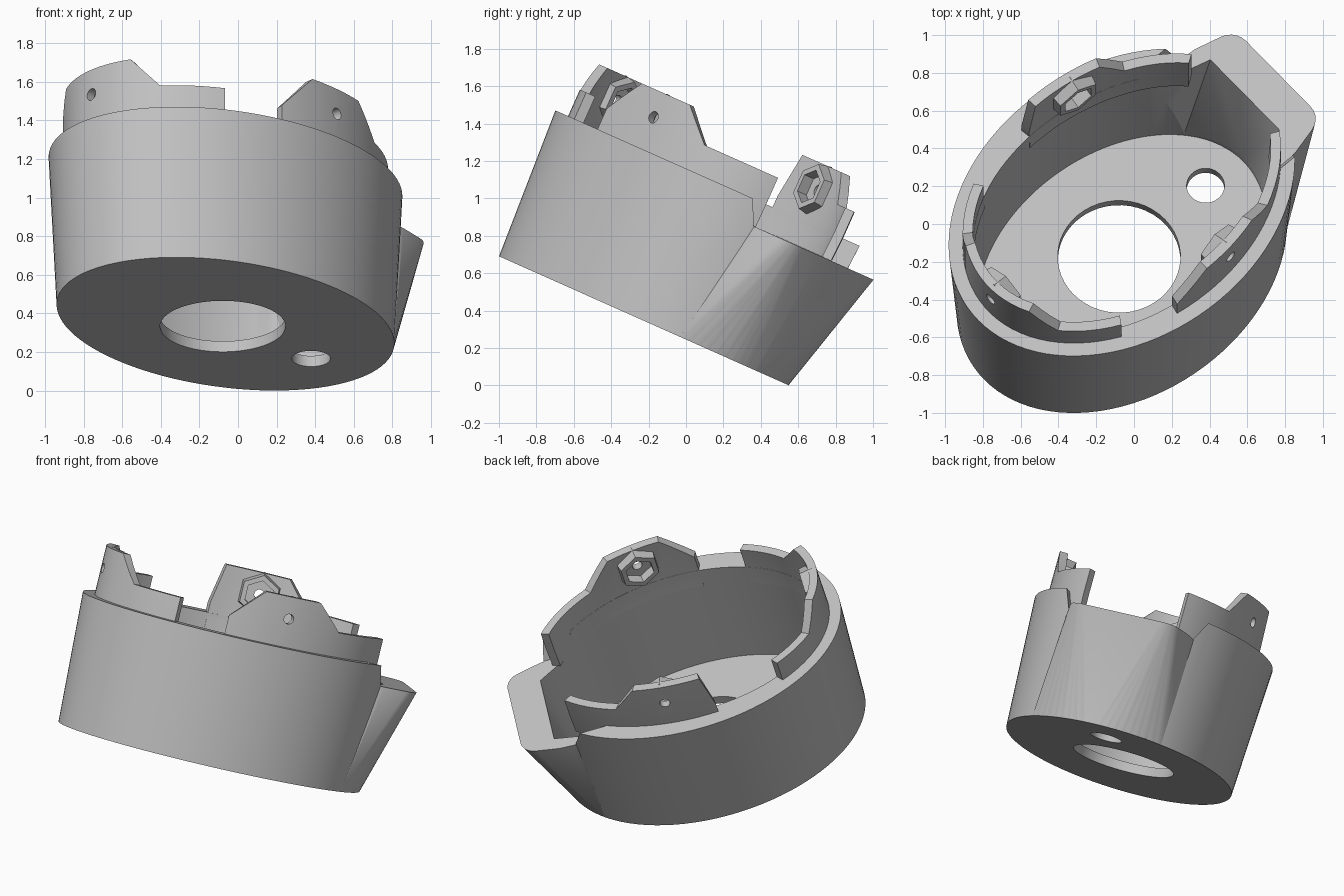
import bpy, bmesh
from math import sin, cos, pi, radians
from mathutils import Matrix, Vector

cube = bpy.data.objects.get("Cube")
if cube:
    bpy.data.objects.remove(cube)

grey = bpy.data.materials.new("plain_grey")
grey.use_nodes = True
grey.diffuse_color = (0.53, 0.53, 0.53, 1)
grey.node_tree.nodes["Principled BSDF"].inputs["Base Color"].default_value = grey.diffuse_color

# Key sizes, measured before the cup is tilted; the long axis runs along x
A, B, FLARE = 0.98, 0.725, 0.042
RIM, TAB, FLOOR, WALL = 0.835, 0.70, 0.06, 0.13


def oval(t, h, inset=0.0):
    grow = FLARE * h / RIM - inset
    return Vector(((A + grow) * cos(t), (B + grow) * sin(t), h))


def ring(t, h, inset):
    """Inner oval, pulled in on the left side where the wall is thicker."""
    p = oval(t, h, inset)
    p.y -= 0.035 * max(0, sin(t + pi / 6)) ** 2
    return p


def make(name, bm):
    bm.normal_update()
    bmesh.ops.recalc_face_normals(bm, faces=bm.faces)
    if bm.calc_volume(signed=True) < 0:
        bmesh.ops.reverse_faces(bm, faces=bm.faces)
    mesh = bpy.data.meshes.new(name)
    bm.to_mesh(mesh)
    bm.free()
    mesh.materials.append(grey)
    obj = bpy.data.objects.new(name, mesh)
    bpy.context.collection.objects.link(obj)
    return obj


def loft(name, rings):
    """Skin equal rings of points and cap both ends."""
    bm = bmesh.new()
    loops = [[bm.verts.new(p) for p in points] for points in rings]
    n = len(loops[0])
    for lo, hi in zip(loops, loops[1:]):
        for i in range(n):
            j = (i + 1) % n
            bm.faces.new((lo[i], lo[j], hi[j], hi[i]))
    bm.faces.new(loops[0][::-1])
    bm.faces.new(loops[-1])
    return make(name, bm)


def hull(name, points):
    bm = bmesh.new()
    for p in points:
        bm.verts.new(p)
    result = bmesh.ops.convex_hull(bm, input=bm.verts)
    loose = {g for g in result["geom_interior"] + result["geom_unused"]
             if isinstance(g, bmesh.types.BMVert)}
    bmesh.ops.delete(bm, geom=list(loose), context="VERTS")
    return make(name, bm)


def rod(name, start, direction, length, r1, r2, sides):
    bm = bmesh.new()
    bmesh.ops.create_cone(bm, cap_ends=True, segments=sides, radius1=r1, radius2=r2, depth=length)
    turn = direction.to_track_quat("Z", "Y").to_matrix().to_4x4()
    bm.transform(Matrix.Translation(start + direction * length / 2) @ turn)
    return make(name, bm)


def combine(target, tool, operation):
    mod = target.modifiers.new(operation, "BOOLEAN")
    mod.operation, mod.object, mod.solver = operation, tool, "EXACT"
    bpy.context.view_layer.objects.active = target
    bpy.ops.object.modifier_apply(modifier=mod.name)
    bpy.data.objects.remove(tool)


# Flared oval cup
turns = [2 * pi * i / 96 for i in range(96)]
cup = loft("cup", [[oval(t, h) for t in turns] for h in (0, RIM)])

# Tab block at the end of the oval, slightly off axis, blending down into the base
SHIFT = 0.045
arc = [radians(d) for d in range(-36, 37, 4)]
points = [oval(t, 0.002) for t in arc]
for side in (-1, 1):
    points.append(Vector((0.92, SHIFT + side * 0.40, TAB)))
    points.append(Vector((0.80, SHIFT + side * 0.41, TAB)))
    for k in range(7):
        q = k * pi / 12
        points.append(Vector((1.045 + 0.11 * cos(q), SHIFT + side * (0.255 + 0.11 * sin(q)), TAB)))
combine(cup, hull("tab", points), "UNION")

# Lowered rim above the tab
notch = [Vector((a, SHIFT + side * b, h)) for a in (0.55, 1.5) for side in (-1, 1)
         for b, h in ((0.405, TAB), (0.53, 1.0))]
combine(cup, hull("notch_cutter", notch), "DIFFERENCE")

# Floor holes
for x, radius in ((0.01, 0.325), (0.626, 0.1)):
    drill = rod("hole_cutter", Vector((x, 0.032, -0.1)), Vector((0, 0, 1)), 0.3, radius, radius, 48)
    combine(cup, drill, "DIFFERENCE")

# Cavity, with a flat end wall behind the tab
levels = [[oval(t, FLOOR, 0.115) for t in turns]]
levels += [[ring(t, h, WALL) for t in turns] for h in (RIM, 1.3)]
combine(cup, loft("cavity_cutter", levels), "DIFFERENCE")
points = [oval(t, FLOOR + 0.01, 0.12) for t in arc[1:-1]]
points += [Vector((a, b, h)) for a, b in ((0.55, -0.47), (0.55, 0.45), (0.942, -0.2), (0.942, 0.345))
           for h in (TAB, 0.9)]
combine(cup, hull("end_wall_cutter", points), "DIFFERENCE")

# Raised lips: (angle, height) along the top edge, with a tall ear in each, and ear hole angle
LOW, TOP = 0.99, 1.155
lips = {
    "end_lip": ([(126, LOW), (147, LOW), (158, TOP), (201, TOP), (213, LOW), (236.5, LOW)], 181),
    "right_lip": ([(-103, 0.955), (-91, TOP), (-68.5, TOP), (-57, LOW), (-26, LOW)], -80),
    "left_lip": ([(97, 0.9), (94, TOP), (67.5, TOP), (58, LOW), (32, LOW)], 78.5),
}
parts = [cup]
for name, (profile, ear) in lips.items():
    rings = []
    for (d0, h0), (d1, h1) in zip(profile, profile[1:]):
        steps = max(1, round(abs(d1 - d0) / 4))
        for k in range(steps + (d1 == profile[-1][0])):
            f = k / steps
            t, h = radians(d0 + (d1 - d0) * f), h0 + (h1 - h0) * f
            rim_out, rim_in = ring(t, RIM, 0.075), ring(t, RIM, WALL - 0.001)
            low_in, low_out = ring(t, TAB + 0.001, WALL - 0.001), ring(t, TAB + 0.001, 0.075)
            rings.append([low_out, low_in, rim_in,
                          Vector((rim_in.x, rim_in.y, h)), Vector((rim_out.x, rim_out.y, h)), rim_out])
    lip = loft(name, rings)

    # Six-sided nut holder on the inside of the ear, with a through hole
    t = radians(ear)
    spot = ring(t, RIM, 0.075)
    spot.z = 1.015
    inward = -Vector((cos(t) / A, sin(t) / B, 0)).normalized()
    combine(lip, rod("nut_holder", spot + inward * 0.028, inward, 0.085, 0.145, 0.13, 6), "UNION")
    combine(lip, rod("nut_cutter", spot + inward * 0.05, inward, 0.2, 0.095, 0.095, 6), "DIFFERENCE")
    combine(lip, rod("screw_cutter", spot - inward * 0.1, inward, 0.3, 0.032, 0.032, 24), "DIFFERENCE")
    parts.append(lip)

# Tilt everything into its resting pose
pose = (Matrix.Rotation(radians(-24), 4, "X") @ Matrix.Translation((-0.065, -0.346, 0.224))
        @ Matrix.Rotation(radians(42), 4, "Z"))
for obj in parts:
    obj.data.transform(pose)
    bpy.ops.object.select_all(action="DESELECT")
    obj.select_set(True)
    bpy.context.view_layer.objects.active = obj
    bpy.ops.object.shade_smooth_by_angle(angle=radians(25))
